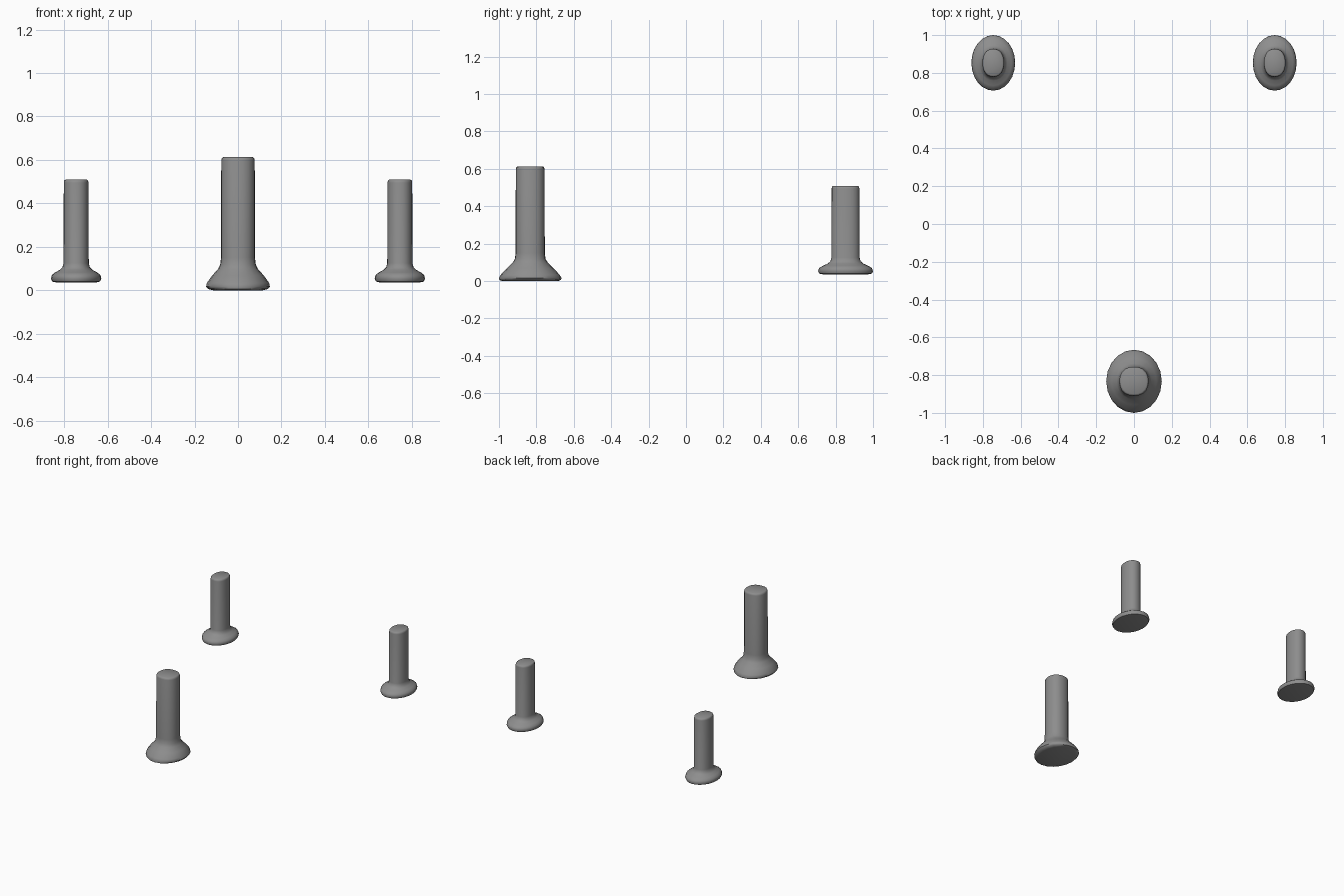
import bpy, bmesh, math

if "Cube" in bpy.data.objects:
    bpy.data.objects.remove(bpy.data.objects["Cube"])

# Dark grey for all posts
grey = bpy.data.materials.new("dark_grey")
grey.diffuse_color = (0.27, 0.27, 0.27, 1)
grey.use_nodes = True
grey.node_tree.nodes["Principled BSDF"].inputs["Base Color"].default_value = grey.diffuse_color


def ring_point(angle, rx, ry, n):
    # Superellipse: n = 2 is an ellipse, larger n is squarer
    c, s = math.cos(angle), math.sin(angle)
    k = (abs(c) ** n + abs(s) ** n) ** (-1 / n)
    return rx * k * c, ry * k * s


def peg(name, centre, profile, sides):
    # Loft oval rings (rx, ry, z, squareness) and cap both ends
    bm = bmesh.new()
    rings = []
    for rx, ry, z, n in profile:
        ring = []
        for i in range(sides):
            x, y = ring_point(2 * math.pi * i / sides, rx, ry, n)
            ring.append(bm.verts.new((x, y, z)))
        rings.append(ring)
    for a, b in zip(rings, rings[1:]):
        for i in range(sides):
            j = (i + 1) % sides
            bm.faces.new((a[i], a[j], b[j], b[i]))
    bm.faces.new(rings[0][::-1])
    bm.faces.new(rings[-1])
    mesh = bpy.data.meshes.new(name)
    bm.to_mesh(mesh)
    bm.free()
    mesh.materials.append(grey)
    obj = bpy.data.objects.new(name, mesh)
    obj.location = (centre[0], centre[1], 0)
    bpy.context.collection.objects.link(obj)
    bpy.ops.object.select_all(action='DESELECT')
    obj.select_set(True)
    bpy.context.view_layer.objects.active = obj
    bpy.ops.object.shade_smooth_by_angle(angle=math.radians(50))
    return obj


# Large front post: conical foot and slightly squarish round shaft
front_profile = [
    (0.115, 0.150, 0.000, 2), (0.138, 0.165, 0.006, 2),
    (0.147, 0.167, 0.017, 2), (0.143, 0.157, 0.034, 2),
    (0.119, 0.125, 0.068, 2), (0.092, 0.095, 0.097, 2.1),
    (0.082, 0.082, 0.118, 2.3), (0.078, 0.078, 0.150, 2.35),
    (0.077, 0.077, 0.598, 2.35), (0.074, 0.074, 0.609, 2.35),
    (0.067, 0.067, 0.613, 2.35),
]
peg("front_post", (0, -0.833), front_profile, 20)

# Two smaller rear posts: flat oval foot and oval shaft
rear_profile = [
    (0.092, 0.122, 0.036, 2), (0.110, 0.141, 0.040, 2),
    (0.116, 0.147, 0.053, 2), (0.112, 0.141, 0.070, 2),
    (0.097, 0.120, 0.082, 2), (0.075, 0.094, 0.094, 2.1),
    (0.063, 0.081, 0.106, 2.2), (0.058, 0.075, 0.125, 2.3),
    (0.057, 0.074, 0.495, 2.3), (0.055, 0.072, 0.505, 2.3),
    (0.049, 0.066, 0.509, 2.3),
]
for side, label in ((-1, "left"), (1, "right")):
    peg("rear_post_" + label, (side * 0.745, 0.853), rear_profile, 24)
